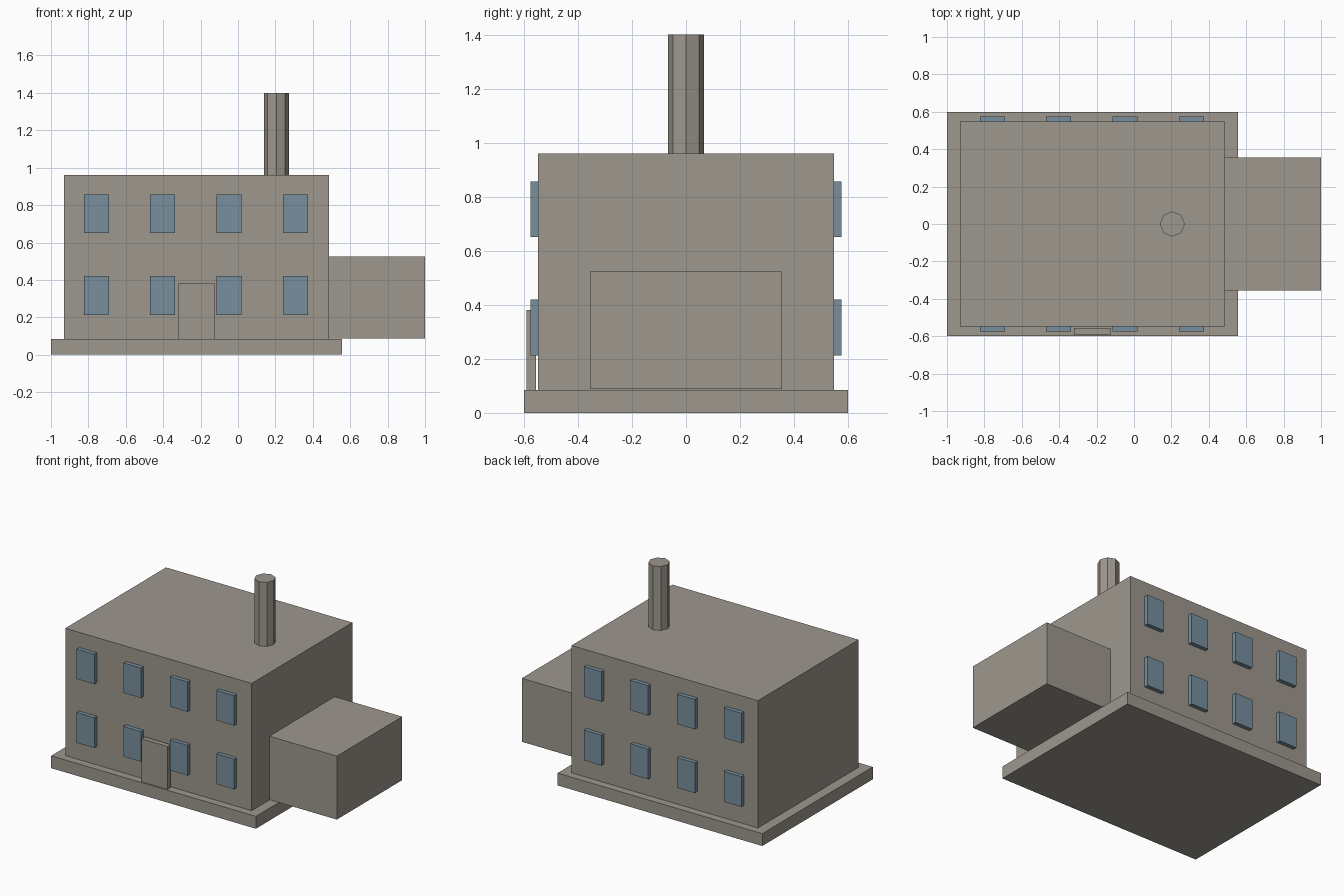
import bpy

cube = bpy.data.objects.get("Cube")
if cube:
    bpy.data.objects.remove(cube, do_unlink=True)


def make_material(name, rgb):
    mat = bpy.data.materials.new(name)
    mat.use_nodes = True
    colour = (*rgb, 1.0)
    mat.diffuse_color = colour
    bsdf = next(n for n in mat.node_tree.nodes if n.type == "BSDF_PRINCIPLED")
    bsdf.inputs["Base Color"].default_value = colour
    bsdf.inputs["Roughness"].default_value = 0.8
    return mat


stone = make_material("warm grey stone", (0.34, 0.31, 0.27))
glass = make_material("blue grey glass", (0.185, 0.275, 0.34))


def box(name, mat, x, y, z):
    """Box spanning the given (low, high) range on each axis."""
    spans = (x, y, z)
    bpy.ops.mesh.primitive_cube_add(size=1, location=[(a + b) / 2 for a, b in spans])
    obj = bpy.context.object
    obj.name = name
    obj.scale = [b - a for a, b in spans]
    bpy.ops.object.transform_apply(location=False, rotation=False, scale=True)
    obj.data.materials.append(mat)
    return obj


PLINTH_TOP = 0.085
ROOF = 0.96
WALL = 0.547

# Plinth, main block and side annex
box("plinth", stone, (-1, 0.556), (-0.6, 0.6), (0, PLINTH_TOP))
box("main_building", stone, (-0.93, 0.487), (-WALL, WALL), (PLINTH_TOP, ROOF))
box("side_annex", stone, (0.487, 1), (-0.355, 0.355), (0.088, 0.524))

# Door slab standing just in front of the wall
box("front_door", stone, (-0.32, -0.122), (-0.59, -0.556), (PLINTH_TOP, 0.38))

# Octagonal chimney with corners on the axes
bpy.ops.mesh.primitive_cylinder_add(vertices=8, radius=0.067, depth=1.4 - ROOF,
                                    location=(0.205, 0, (1.4 + ROOF) / 2))
chimney = bpy.context.object
chimney.name = "chimney"
chimney.data.materials.append(stone)

# Two rows of four raised windows on the front and back walls
for side, direction in (("front", -1), ("back", 1)):
    for floor, (low, high) in (("lower", (0.212, 0.42)), ("upper", (0.65, 0.856))):
        for column in range(4):
            centre = -0.757 + column * 0.3545
            y = sorted((direction * (WALL - 0.028), direction * (WALL + 0.028)))
            box(f"{side}_{floor}_window_{column + 1}", glass,
                (centre - 0.067, centre + 0.067), y, (low, high))
